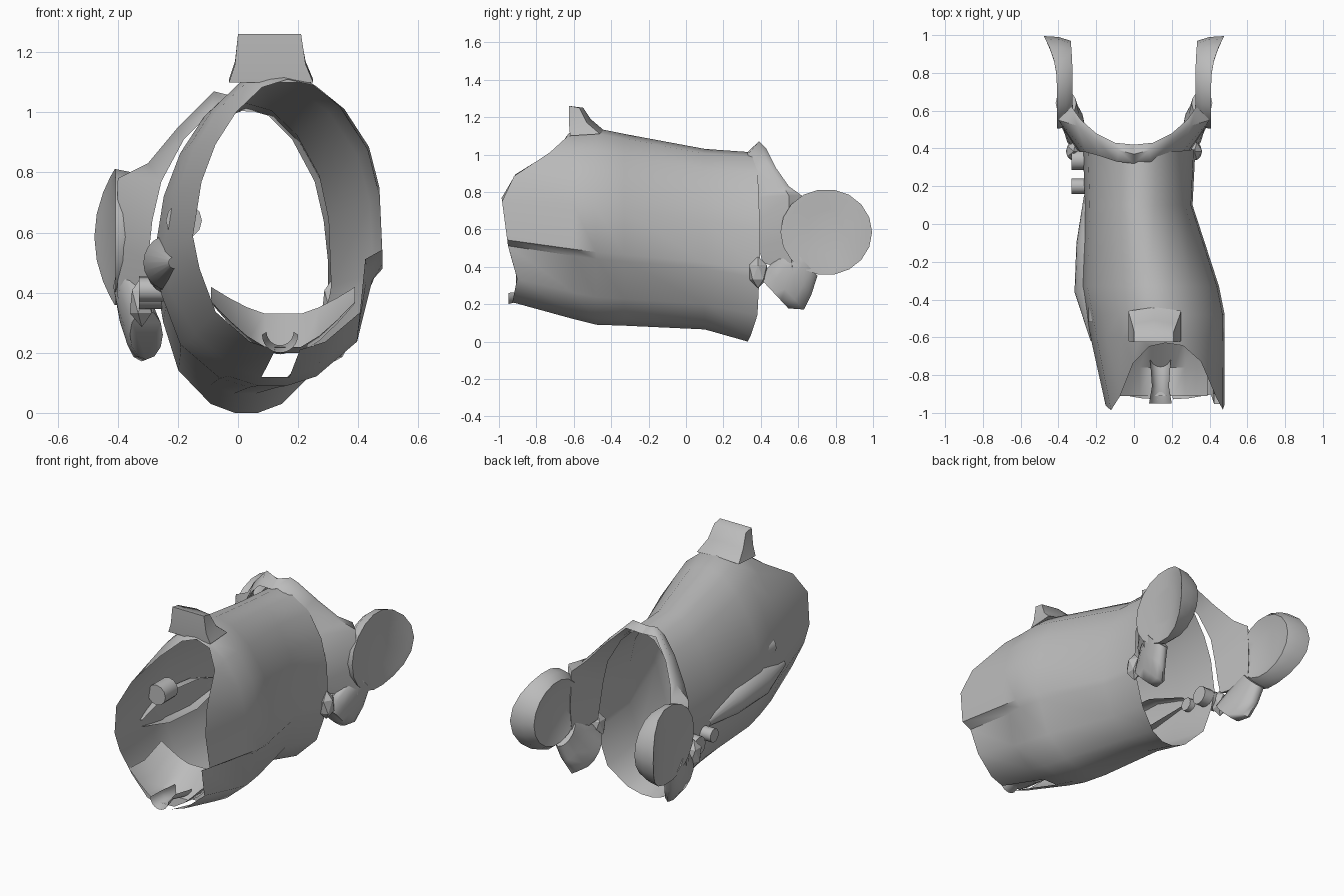
import bpy, bmesh, math
from mathutils import Matrix

cube = bpy.data.objects.get("Cube")
if cube:
    bpy.data.objects.remove(cube)

grey = bpy.data.materials.new("plain grey")
grey.use_nodes = True
GREY = (0.5, 0.5, 0.5, 1)
grey.diffuse_color = GREY
grey.node_tree.nodes["Principled BSDF"].inputs["Base Color"].default_value = GREY


def finish(name, bm, angle=40):
    bmesh.ops.recalc_face_normals(bm, faces=bm.faces)
    mesh = bpy.data.meshes.new(name)
    bm.to_mesh(mesh)
    bm.free()
    obj = bpy.data.objects.new(name, mesh)
    bpy.context.collection.objects.link(obj)
    mesh.materials.append(grey)
    bpy.ops.object.select_all(action="DESELECT")
    bpy.context.view_layer.objects.active = obj
    obj.select_set(True)
    bpy.ops.object.shade_smooth_by_angle(angle=math.radians(angle))


def loft(name, rings, closed=True, caps=False, skip=(), angle=40):
    """Skin a list of rings; skip holds (ring, side) faces left open."""
    bm = bmesh.new()
    rows = [[bm.verts.new(p) for p in ring] for ring in rings]
    n = len(rows[0])
    for i, (a, b) in enumerate(zip(rows, rows[1:])):
        for j in range(n if closed else n - 1):
            k = (j + 1) % n
            if (i, j) not in skip:
                bm.faces.new((a[j], a[k], b[k], b[j]))
    if caps:
        bm.faces.new(rows[0])
        bm.faces.new(rows[-1])
    finish(name, bm, angle)


def lerp_table(table, t):
    for (a, p), (b, q) in zip(table, table[1:]):
        if t <= b:
            return p + (q - p) * max(0, (t - a) / (b - a))
    return table[-1][1]


def arc(x, y, z, r, start, sweep, n=12):
    """Points round an axis that runs front to back."""
    angles = [math.radians(start + sweep * k / n) for k in range(n + 1)]
    return [(x + r * math.cos(a), y, z + r * math.sin(a)) for a in angles]


# Hull: open tube, full on the left with a ledge, flatter on the right
left_side = [(0, 1), (0.3, 0.975), (0.6, 0.89), (0.86, 0.75), (0.97, 0.6),
             (1, 0.37), ("ledge", 0.335), (0.77, 0.14), (0.4, 0.03), (0.13, 0)]
right_side = [(-0.13, 0), (-0.4, 0.03), (-0.76, 0.14), (-0.93, 0.3), (-1, 0.42),
              (-0.91, 0.62), (-0.76, 0.76), (-0.54, 0.88), (-0.27, 0.97)]
profile = left_side + right_side
front_rim = [(0.2, -0.93), (0.35, -0.9), (0.5, -0.95), (0.8, -0.99),
             (0.92, -0.89), (1.0, -0.74), (1.1, -0.63)]
rear_rim = [(0, 0.33), (0.1, 0.38), (0.5, 0.4), (1, 0.38)]
# each section: y (None follows a rim), right x, left x, bottom z, top z, ledge
sections = [(None, -0.15, 0.48, 0.21, 1.11, 0.82),
            (-0.6, -0.23, 0.48, 0.12, 1.13, 0.86),
            (-0.48, -0.25, 0.48, 0.09, 1.14, 0.91),
            (-0.33, -0.28, 0.45, 0.085, 1.11, 0.94),
            (0.1, -0.26, 0.31, 0.065, 1.03, 0.98),
            (None, -0.27, 0.325, 0.0, 1.01, 0.98)]
rings = []
for i, (y, xr, xl, zb, zt, ledge) in enumerate(sections):
    ring = []
    for u, v in profile:
        u = ledge if u == "ledge" else u
        x = (xl + xr) / 2 + u * (xl - xr) / 2
        z = zb + v * (zt - zb)
        rim = front_rim if i == 0 else rear_rim
        ring.append((x, lerp_table(rim, z) if y is None else y, z))
    rings.append(ring)
loft("hull", rings, skip=[(0, len(left_side) - 1)], angle=50)

# Raised stack on the front of the roof
stack = []
for x0, x1, y0, y1, z0, z1 in [(-0.03, 0.25, -0.62, -0.44, 1.1, 1.11),
                               (-0.01, 0.225, -0.625, -0.51, 1.16, 1.17),
                               (0.0, 0.21, -0.625, -0.55, 1.26, 1.25)]:
    xm = (x0 + x1) / 2
    stack.append([(x0, y0, z0), (x1, y0, z0), (x1, y1 - 0.02, z1),
                  (xm, y1, z1 + 0.02 * (z1 < 1.2)), (x0, y1 - 0.02, z1)])
loft("roof_stack", stack, caps=True, angle=60)

# Curved floor inside the front opening, rising to a sill
floor = []
for y, low, rise in [(-0.91, 0.22, 0.22), (-0.76, 0.2, 0.24), (-0.6, 0.33, 0.13)]:
    row = []
    for k in range(9):
        t = k / 4 - 1
        row.append((0.15 + 0.24 * t, y, low + rise * max(0, abs(t) - 0.25) ** 1.3))
    floor.append(row)
loft("front_floor", floor, closed=False)

# Flared spout under the front lip
loft("chin_spout", [arc(0.14, -0.95, 0.26, 0.06, 180, 180), arc(0.14, -0.86, 0.27, 0.045, 180, 180),
                    arc(0.14, -0.72, 0.25, 0.055, 180, 180)], closed=False)

# Long blister on the outside of the right wall
loft("side_blister", [arc(-0.21, -0.62, 0.5, 0.02, 80, 200), arc(-0.22, -0.36, 0.5, 0.095, 80, 200),
                      arc(-0.215, -0.1, 0.48, 0.09, 80, 200), arc(-0.235, 0.15, 0.45, 0.03, 80, 200)],
     closed=False)

# Peg inside the front opening, facing forward
loft("inner_peg", [arc(-0.18, y, 0.64, 0.06, 0, 330, 11) for y in (-0.52, -0.4)], caps=True)

# Rear collar: each half is a wedge running from the roof to an arm
collar = [((0, 0.32, 1.005), (0, 0.37, 1.05), (0, 0.42, 1.02)),
          ((0.09, 0.33, 1.0), (0.08, 0.39, 1.07), (0.1, 0.43, 1.03)),
          ((0.18, 0.36, 0.91), (0.2, 0.44, 0.95), (0.2, 0.48, 0.93)),
          ((0.255, 0.38, 0.77), (0.3, 0.52, 0.83), (0.28, 0.55, 0.83)),
          ((0.285, 0.38, 0.64), (0.4, 0.55, 0.78), (0.33, 0.62, 0.78)),
          ((0.3, 0.39, 0.5), (0.404, 0.55, 0.56), (0.33, 0.63, 0.56)),
          ((0.3, 0.41, 0.42), (0.4, 0.57, 0.38), (0.32, 0.63, 0.39))]


def pad_ring(cx, cy, ry, rz, flare, n=18):
    """Ring facing sideways whose rear edge swings outward by flare."""
    ring = []
    for k in range(n):
        a = 2 * math.pi * k / n
        c = math.cos(a)
        ring.append((cx + flare * max(0, c) ** 2, cy + ry * c, 0.585 + rz * math.sin(a)))
    return ring


for side, s in (("left", 1), ("right", -1)):
    def flip(rows):
        return [[(s * x, y, z) for x, y, z in row] for row in rows]

    loft(side + "_collar", flip(collar), caps=True, angle=60)

    # Dished round pad at the end of the arm
    pad = [pad_ring(0.35, 0.75, 0.12, 0.12, 0),
           pad_ring(0.325, 0.76, 0.21, 0.19, 0.01),
           pad_ring(0.36, 0.75, 0.24, 0.22, 0.04),
           pad_ring(0.408, 0.75, 0.245, 0.23, 0.07),
           pad_ring(0.408, 0.75, 0.215, 0.2, 0.055),
           pad_ring(0.4, 0.75, 0.12, 0.12, 0.02)]
    loft(side + "_arm_pad", flip(pad), caps=True, angle=60)

    # Rounded hook hanging below the arm
    hook = []
    for x, y, z, r in [(0.36, 0.64, 0.42, 0.09), (0.345, 0.58, 0.35, 0.13),
                       (0.32, 0.53, 0.28, 0.145), (0.305, 0.47, 0.26, 0.11)]:
        ring = []
        for k in range(12):
            a = 2 * math.pi * k / 12
            ring.append((x + 0.055 * math.cos(a),
                         y + r * 0.7 * math.sin(a), z - r * 0.75 * math.sin(a)))
        hook.append(ring)
    loft(side + "_hook", flip(hook), caps=True, angle=60)

    # Small lug at the tip of the hook
    bm = bmesh.new()
    bmesh.ops.create_icosphere(bm, subdivisions=1, radius=1, matrix=(
        Matrix.Translation((s * 0.32, 0.385, 0.37)) @ Matrix.Diagonal((0.045, 0.055, 0.085, 1))))
    finish(side + "_lug", bm, 20)

# Two pins through the right wall
for name, y, z, r, x0, x1 in [("front_pin", 0.2, 0.41, 0.04, -0.33, -0.22),
                              ("rear_pin", 0.34, 0.4, 0.055, -0.33, -0.2)]:
    pin = [[(x, y + r * math.cos(math.pi * k / 6), z + r * math.sin(math.pi * k / 6))
            for k in range(12)] for x in (x0, x1)]
    loft(name, pin, caps=True)
